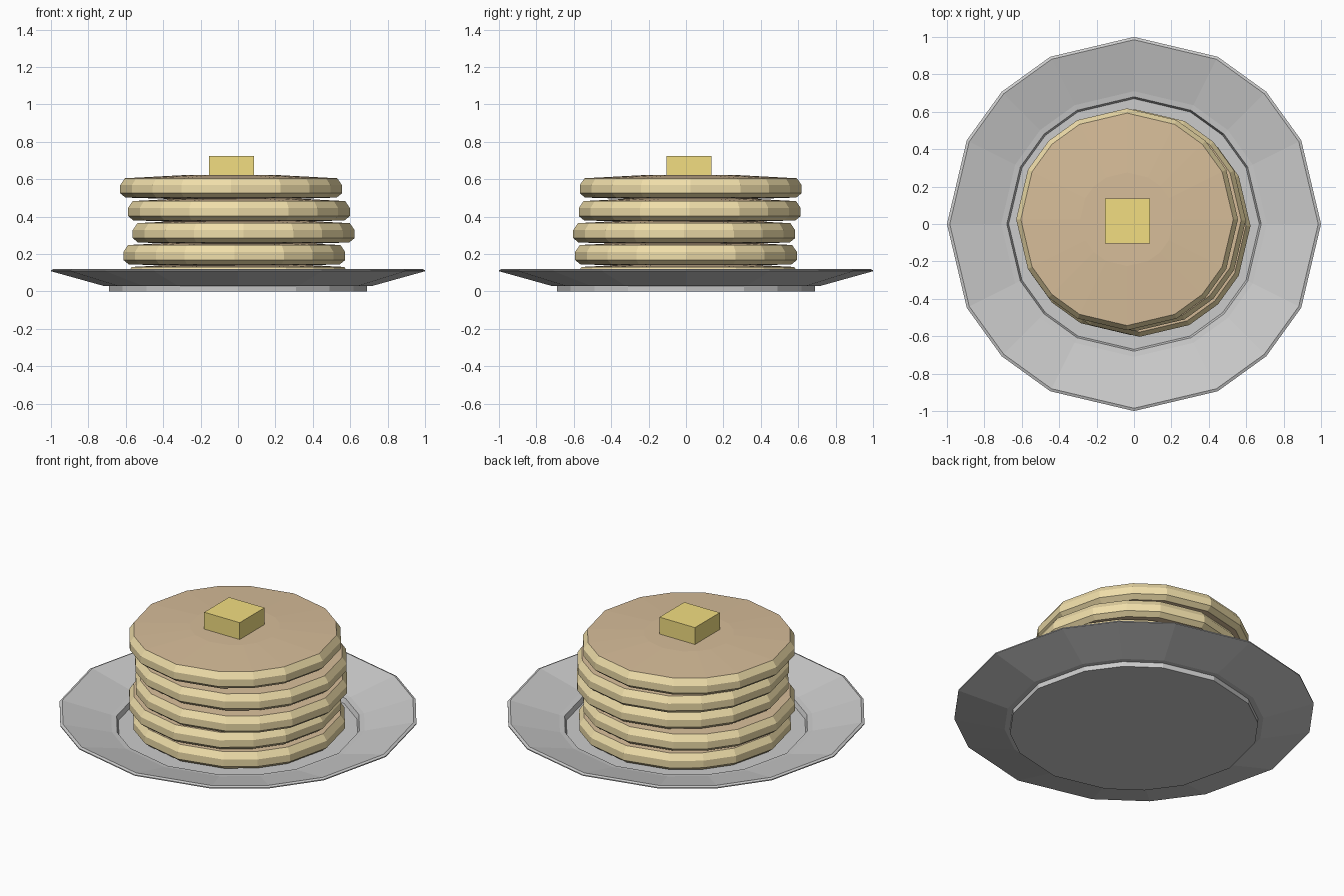
import bpy, bmesh, math

if "Cube" in bpy.data.objects:
    bpy.data.objects.remove(bpy.data.objects["Cube"])

# 16-sided ring with the slightly uneven spacing seen in the model
ANGLES = [math.radians(q * 90 + a) for q in range(4) for a in (0, 26.6, 45, 63.4)]


def material(name, rgb):
    mat = bpy.data.materials.new(name)
    mat.diffuse_color = (*rgb, 1)
    mat.use_nodes = True
    mat.node_tree.nodes["Principled BSDF"].inputs["Base Color"].default_value = mat.diffuse_color
    return mat


def finish(name, bm, location, materials):
    bmesh.ops.recalc_face_normals(bm, faces=bm.faces)
    mesh = bpy.data.meshes.new(name)
    bm.to_mesh(mesh)
    bm.free()
    for mat in materials:
        mesh.materials.append(mat)
    obj = bpy.data.objects.new(name, mesh)
    obj.location = location
    bpy.context.collection.objects.link(obj)
    return obj


def lathe(name, profile, location=(0, 0, 0), materials=(), bands=None):
    """Revolve (radius, z) points; the end rings are capped. bands = material per strip."""
    bm = bmesh.new()
    rings = [[bm.verts.new((r * math.cos(a), r * math.sin(a), z)) for a in ANGLES]
             for r, z in profile]
    n = len(ANGLES)
    for k, (lo, hi) in enumerate(zip(rings, rings[1:])):
        for i in range(n):
            j = (i + 1) % n
            face = bm.faces.new((lo[i], lo[j], hi[j], hi[i]))
            face.material_index = bands[k] if bands else 0
    bm.faces.new(rings[0][::-1])
    bm.faces.new(rings[-1])
    return finish(name, bm, location, materials)


brown = material("griddled_brown", (0.68, 0.51, 0.32))
batter = material("batter_tan", (0.87, 0.73, 0.40))
yellow = material("butter_yellow", (0.89, 0.73, 0.22))

# Plate: foot, sloping underside, rim, sloping top, recessed floor
lathe("plate", [(0.69, 0.0), (0.69, 0.03), (0.72, 0.03), (1.0, 0.108), (1.0, 0.114),
                (0.985, 0.12), (0.71, 0.05), (0.68, 0.046), (0.67, 0.018)])

# Pancakes: browned faces with a pale bevelled edge
pancake = [(0.25, 0.0), (0.565, 0.01), (0.593, 0.033), (0.593, 0.076),
           (0.568, 0.113), (0.25, 0.13)]
stack = [(0.0, 0.01, 0.018), (-0.02, 0.0, 0.135), (0.03, -0.01, 0.252),
         (0.005, 0.02, 0.37), (-0.037, 0.025, 0.492)]
for i, place in enumerate(stack):
    lathe(f"pancake_{i + 1}", pancake, place, (brown, batter), (0, 1, 1, 1, 0))

# Butter pat
bm = bmesh.new()
bmesh.ops.create_cube(bm, size=1)
bmesh.ops.scale(bm, vec=(0.24, 0.24, 0.115), verts=bm.verts)
finish("butter", bm, (-0.035, 0.015, 0.6675), (yellow,))
